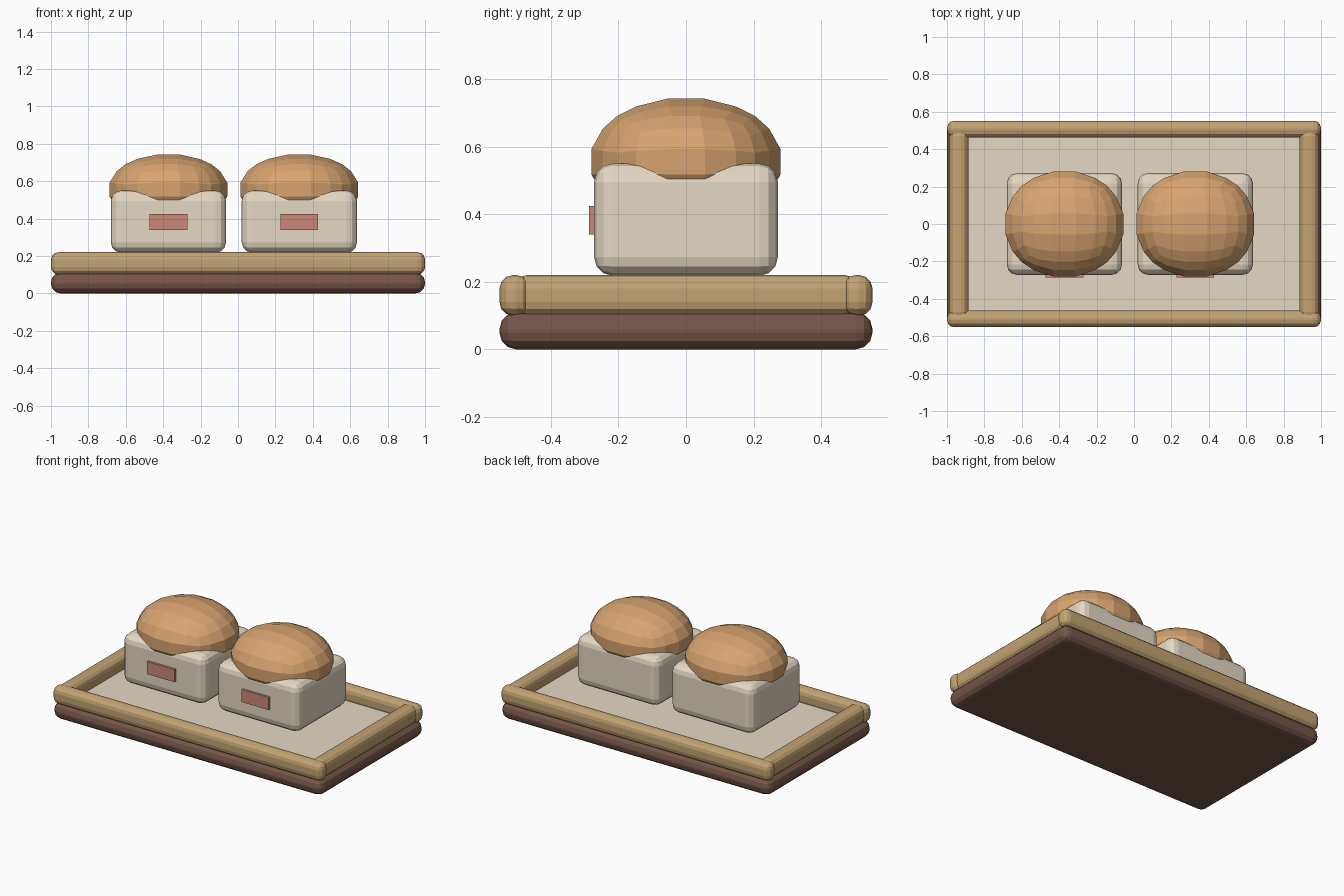
import bpy, bmesh
from mathutils import Matrix, Vector

if "Cube" in bpy.data.objects:
    bpy.data.objects.remove(bpy.data.objects["Cube"])


def material(name, color):
    m = bpy.data.materials.new(name)
    m.diffuse_color = (*color, 1)
    m.use_nodes = True
    m.node_tree.nodes["Principled BSDF"].inputs["Base Color"].default_value = m.diffuse_color
    return m


BROWN = material("dark_wood", (0.18, 0.092, 0.063))
TAN = material("light_wood", (0.55, 0.37, 0.17))
CREAM = material("cream", (0.78, 0.69, 0.55))
CRUST = material("crust", (0.68, 0.37, 0.16))
PINK = material("label_pink", (0.59, 0.25, 0.18))


def add_object(name, bm, mat):
    mesh = bpy.data.meshes.new(name)
    bm.to_mesh(mesh)
    bm.free()
    mesh.materials.append(mat)
    obj = bpy.data.objects.new(name, mesh)
    bpy.context.collection.objects.link(obj)
    return obj


def box(name, lo, hi, mat, bevel=0.0, segments=3):
    """Box between two corners with rounded edges."""
    size = [b - a for a, b in zip(lo, hi)]
    mid = [(a + b) / 2 for a, b in zip(lo, hi)]
    bm = bmesh.new()
    bmesh.ops.create_cube(bm, size=1,
                          matrix=Matrix.Translation(mid) @ Matrix.Diagonal((*size, 1)))
    if bevel:
        bmesh.ops.bevel(bm, geom=bm.edges[:], offset=bevel, segments=segments,
                        profile=0.5, affect='EDGES', clamp_overlap=True)
    return add_object(name, bm, mat)


def bun(name, center, radii):
    """Faceted flattened ball made from a gridded cube pushed onto a sphere."""
    bm = bmesh.new()
    bmesh.ops.create_cube(bm, size=2)
    bmesh.ops.subdivide_edges(bm, edges=bm.edges[:], cuts=4, use_grid_fill=True)
    for v in bm.verts:
        n = v.co.normalized()
        v.co = Vector(center) + Vector([a * r for a, r in zip(n, radii)])
    return add_object(name, bm, CRUST)


# Tray: base, inset floor and four rails
box("tray_base", (-1, -0.552, 0), (1, 0.552, 0.11), BROWN, 0.05)
box("tray_floor", (-0.92, -0.49, 0.09), (0.92, 0.49, 0.13), CREAM)
for side, s in (("front", -1), ("back", 1)):
    y0, y1 = sorted((s * 0.462, s * 0.552))
    box(side + "_rail", (-1, y0, 0.10), (1, y1, 0.22), TAN, 0.04)
for side, s in (("left", -1), ("right", 1)):
    x0, x1 = sorted((s * 0.885, s * 0.988))
    box(side + "_rail", (x0, -0.51, 0.10), (x1, 0.51, 0.22), TAN, 0.04)

# Two wrapped buns with a label plate on the front
for side, x in (("left", -0.372), ("right", 0.328)):
    box(side + "_wrapper", (x - 0.308, -0.272, 0.218), (x + 0.308, 0.272, 0.55), CREAM, 0.055)
    bun(side + "_bun", (x, 0, 0.555), (0.327, 0.291, 0.194))
    box(side + "_label", (x - 0.101, -0.287, 0.34), (x + 0.101, -0.268, 0.424), PINK)
